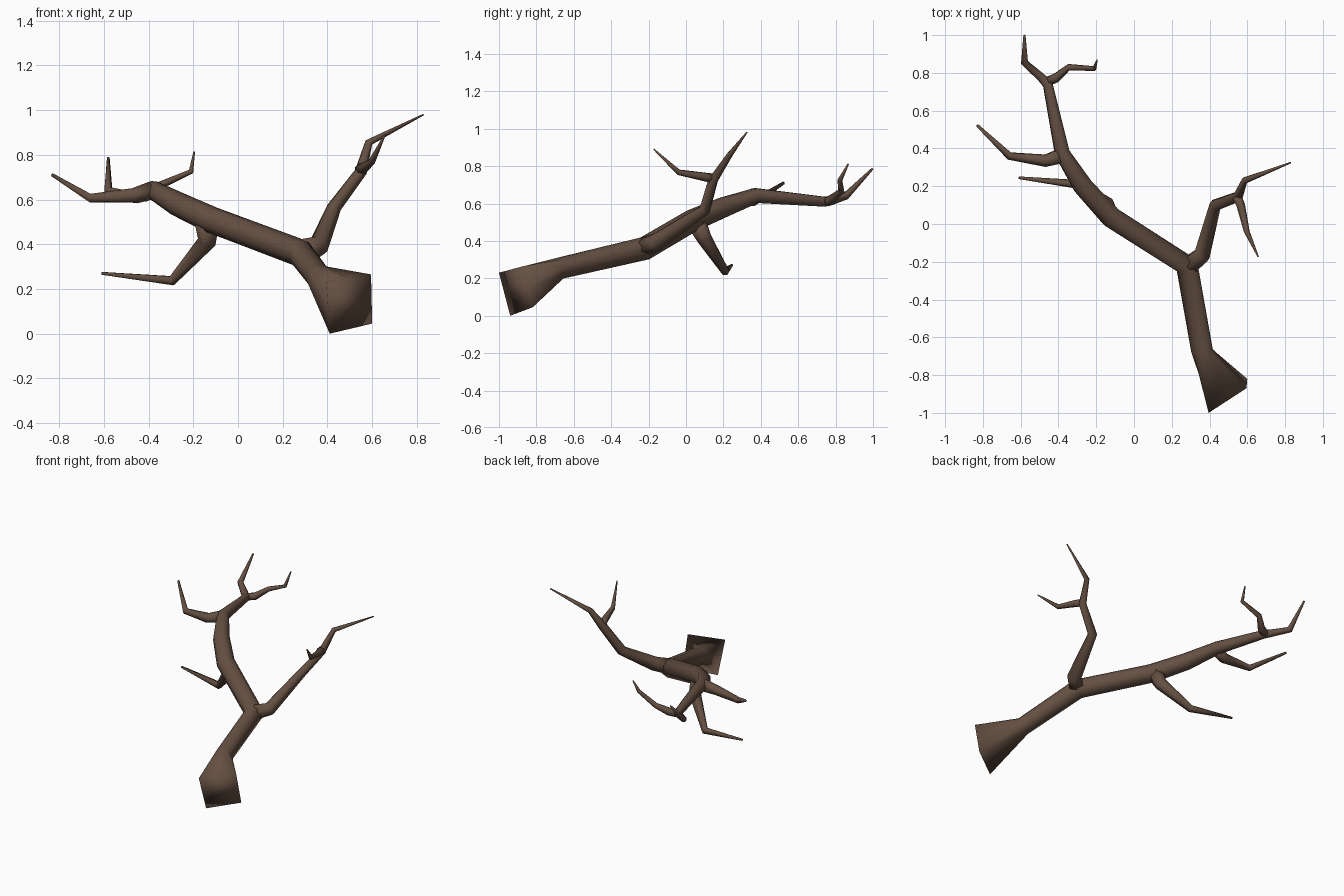
import bpy, bmesh, math
from mathutils import Vector

if "Cube" in bpy.data.objects:
    bpy.data.objects.remove(bpy.data.objects["Cube"])

bark = bpy.data.materials.new("brown_bark")
bark.diffuse_color = (0.13, 0.08, 0.055, 1)
bark.use_nodes = True
bark.node_tree.nodes["Principled BSDF"].inputs["Base Color"].default_value = bark.diffuse_color


def tube(name, path, sides=6, start=None):
    """Loft rings along path of (x, y, z, radius); start = explicit first ring."""
    pts = [Vector(p[:3]) for p in path]
    rad = [p[3] for p in path]
    bm = bmesh.new()
    rings = []
    u = None
    if start:
        mid = sum(start, Vector()) / len(start)
        u = start[0] - mid
        rings.append([bm.verts.new(p) for p in start])
    for i, p in enumerate(pts):
        a = (p - pts[i - 1]).normalized() if i else Vector()
        b = (pts[i + 1] - p).normalized() if i < len(pts) - 1 else Vector()
        t = (a + b).normalized()
        if u is None:
            u = t.orthogonal()
        u = (u - t * u.dot(t)).normalized()      # carry the frame along
        v = t.cross(u)
        ring = []
        for k in range(sides):
            w = 2 * math.pi * k / sides
            ring.append(bm.verts.new(p + (u * math.cos(w) + v * math.sin(w)) * rad[i]))
        rings.append(ring)
    for r, s in zip(rings, rings[1:]):
        for k in range(sides):
            j = (k + 1) % sides
            bm.faces.new((r[k], r[j], s[j], s[k]))
    bm.faces.new(rings[0])
    bm.faces.new(rings[-1])
    bmesh.ops.recalc_face_normals(bm, faces=bm.faces[:])
    me = bpy.data.meshes.new(name)
    bm.to_mesh(me)
    bm.free()
    me.materials.append(bark)
    me.polygons.foreach_set("use_smooth", [True] * len(me.polygons))
    ob = bpy.data.objects.new(name, me)
    bpy.context.collection.objects.link(ob)
    return ob


# square flared butt of the trunk, with edge midpoints to make 8 sides
corners = [Vector(c) for c in ((0.41, -0.94, 0.0), (0.395, -1.0, 0.23),
                               (0.595, -0.87, 0.265), (0.60, -0.82, 0.045))]
butt = []
for i, c in enumerate(corners):
    butt += [c, (c + corners[(i + 1) % 4]) / 2]

# main stem
tube("trunk", [(0.36, -0.67, 0.255, 0.058), (0.28, -0.22, 0.36, 0.063),
               (-0.12, 0.035, 0.51, 0.06), (-0.27, 0.20, 0.58, 0.055),
               (-0.38, 0.375, 0.643, 0.042), (-0.457, 0.74, 0.61, 0.028),
               (-0.49, 0.775, 0.615, 0.024), (-0.58, 0.855, 0.64, 0.02),
               (-0.58, 0.998, 0.787, 0.006)], 8, butt)

# side branches
tube("top_twig", [(-0.455, 0.755, 0.61, 0.026), (-0.41, 0.775, 0.618, 0.027),
                  (-0.345, 0.83, 0.665, 0.018), (-0.21, 0.823, 0.725, 0.013),
                  (-0.196, 0.868, 0.813, 0.004)])
tube("left_branch", [(-0.39, 0.36, 0.64, 0.042), (-0.47, 0.335, 0.618, 0.034),
                     (-0.66, 0.36, 0.606, 0.021), (-0.83, 0.522, 0.71, 0.008)])
tube("lower_branch", [(-0.14, 0.06, 0.49, 0.055), (-0.14, 0.10, 0.41, 0.042),
                      (-0.295, 0.21, 0.237, 0.024), (-0.61, 0.245, 0.27, 0.007)])
tube("right_branch", [(0.29, -0.22, 0.37, 0.055), (0.36, -0.165, 0.39, 0.048),
                      (0.43, 0.10, 0.565, 0.033), (0.55, 0.145, 0.725, 0.028),
                      (0.585, 0.23, 0.855, 0.018), (0.83, 0.325, 0.98, 0.004)])
tube("right_twig", [(0.545, 0.145, 0.735, 0.026), (0.565, 0.10, 0.742, 0.024),
                    (0.597, -0.04, 0.767, 0.016), (0.657, -0.172, 0.89, 0.004)])
